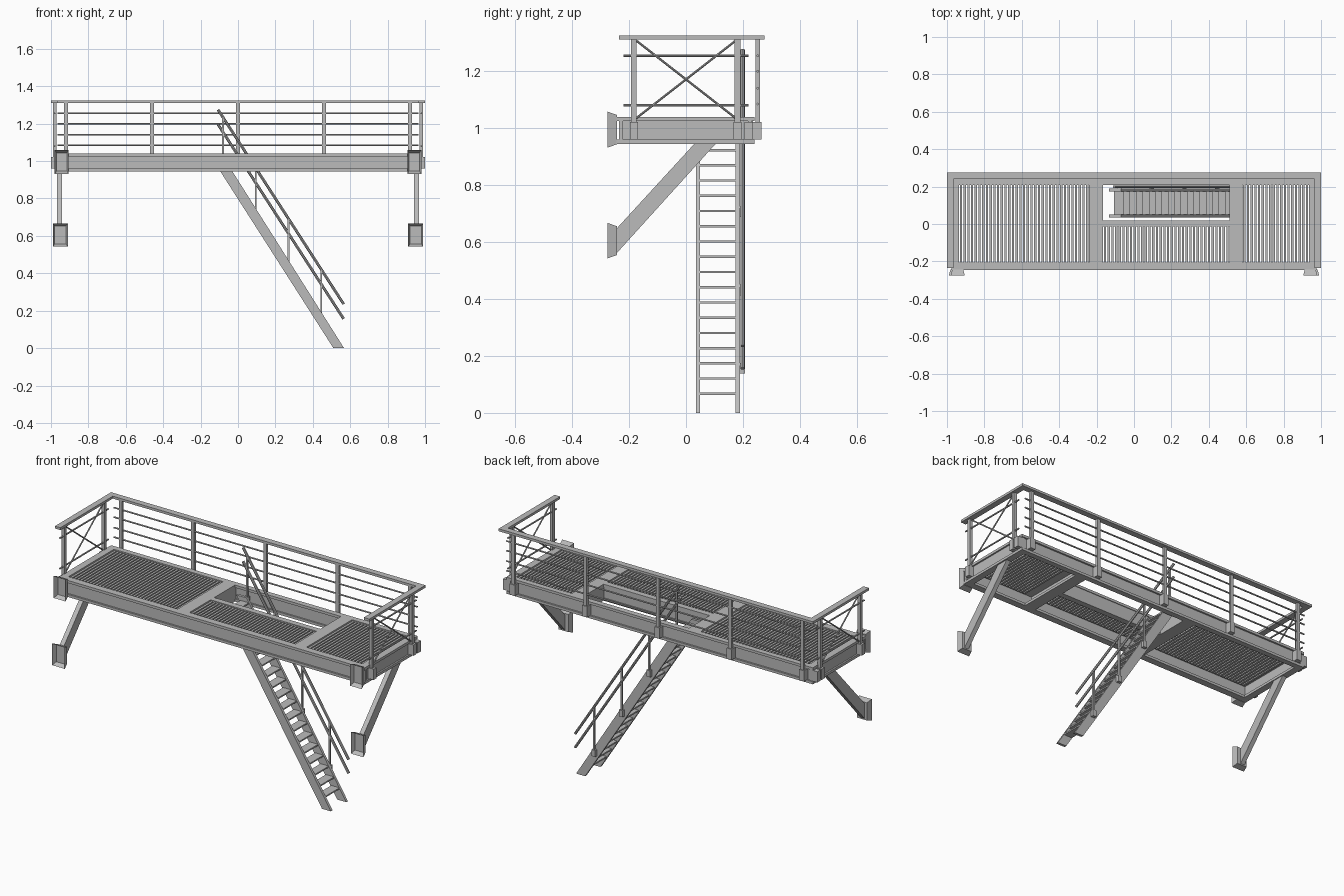
import bpy, bmesh
from mathutils import Vector, Matrix

cube = bpy.data.objects.get("Cube")
if cube:
    bpy.data.objects.remove(cube, do_unlink=True)

steel = bpy.data.materials.new("galvanised grey")
steel.use_nodes = True
GREY = (0.5, 0.5, 0.5, 1)
steel.diffuse_color = GREY
steel.node_tree.nodes["Principled BSDF"].inputs["Base Color"].default_value = GREY


def finish(name, bm):
    bmesh.ops.recalc_face_normals(bm, faces=bm.faces)
    mesh = bpy.data.meshes.new(name)
    bm.to_mesh(mesh)
    bm.free()
    mesh.materials.append(steel)
    obj = bpy.data.objects.new(name, mesh)
    bpy.context.collection.objects.link(obj)
    return obj


def box(bm, x, y, z):
    """Box from (min, max) pairs."""
    size = [b - a for a, b in (x, y, z)]
    mid = [(a + b) / 2 for a, b in (x, y, z)]
    bmesh.ops.create_cube(bm, size=1, matrix=Matrix.Translation(mid) @ Matrix.Diagonal((*size, 1)))


def rod(bm, a, b, r, sides=8):
    a, b = Vector(a), Vector(b)
    turn = (b - a).to_track_quat('Z', 'Y').to_matrix().to_4x4()
    bmesh.ops.create_cone(bm, cap_ends=True, segments=sides, radius1=r, radius2=r,
                          depth=(b - a).length, matrix=Matrix.Translation((a + b) / 2) @ turn)


def prism(bm, points, offset):
    face = bm.faces.new([bm.verts.new(p) for p in points])
    new = bmesh.ops.extrude_face_region(bm, geom=[face])["geom"]
    bmesh.ops.translate(bm, vec=offset, verts=[v for v in new if isinstance(v, bmesh.types.BMVert)])


LOW, HIGH, FLANGE = 0.945, 1.04, 0.015


def beam(name, axis, along, across, web):
    """Flanged beam: two flanges and an upright web."""
    bm = bmesh.new()
    for side, z in ((across, (LOW, LOW + FLANGE)), (across, (HIGH - FLANGE, HIGH)),
                    (web, (LOW + FLANGE, HIGH - FLANGE))):
        if axis == 'x':
            box(bm, along, side, z)
        else:
            box(bm, side, along, z)
    finish(name, bm)


def pair(s, a, b):
    return tuple(sorted((s * a, s * b)))


# Platform frame
beam("front_beam", 'x', (-0.975, 0.975), (-0.245, -0.205), (-0.235, -0.222))
beam("back_beam", 'x', (-0.975, 0.975), (0.208, 0.24), (0.217, 0.23))
for s, side in ((-1, "right"), (1, "left")):
    beam(side + "_end_beam", 'y', (-0.235, 0.235), pair(s, 0.935, 0.975), pair(s, 0.953, 0.966))
beam("right_cross_beam", 'y', (-0.222, 0.217), (-0.24, -0.165), (-0.178, -0.165))
beam("left_cross_beam", 'y', (-0.222, 0.217), (0.51, 0.58), (0.51, 0.523))
beam("opening_trimmer", 'x', (-0.165, 0.51), (-0.014, 0.02), (0.004, 0.016))

# Floor gratings
PITCH = 0.02
for name, x0, x1, y0, y1 in (("right_grating", -0.935, -0.24, -0.205, 0.208),
                             ("middle_grating", -0.165, 0.51, -0.205, -0.014),
                             ("left_grating", 0.58, 0.935, -0.205, 0.208)):
    bm = bmesh.new()
    count = round((x1 - x0) / PITCH)
    step = (x1 - x0) / count
    for i in range(count):
        x = x0 + (i + 0.5) * step
        box(bm, (x - 0.006, x + 0.006), (y0, y1), (1.012, 1.034))
    finish(name, bm)

# Handrail around the back and both ends
bm = bmesh.new()
box(bm, (-1, 1), (0.24, 0.275), (1.311, 1.325))
for s in (-1, 1):
    box(bm, pair(s, 0.965, 1), (-0.235, 0.24), (1.311, 1.325))
finish("top_handrail", bm)

# Back posts, mounting blocks and rails
posts = bmesh.new()
blocks = bmesh.new()
for x in (-0.92, -0.46, 0, 0.46, 0.92):
    box(posts, (x - 0.01, x + 0.01), (0.245, 0.26), (0.965, 1.312))
    box(blocks, (x - 0.016, x + 0.016), (0.23, 0.265), (0.96, 1.022))
rails = bmesh.new()
for z in (1.085, 1.14, 1.2, 1.255):
    rod(rails, (-0.965, 0.252, z), (0.965, 0.252, z), 0.0045)

# End posts, end rails and cross braces
braces = bmesh.new()
for s in (-1, 1):
    for y in (-0.183, 0.181):
        box(posts, pair(s, 0.97, 0.988), (y - 0.01, y + 0.01), (0.965, 1.312))
        box(blocks, pair(s, 0.966, 1), (y - 0.014, y + 0.014), (0.96, 1.022))
    box(blocks, pair(s, 0.966, 1), (0.205, 0.235), (0.96, 1.022))
    for z in (1.08, 1.255):
        rod(rails, (s * 0.98, -0.22, z), (s * 0.98, 0.22, z), 0.0045)
    for t in (-1, 1):
        rod(braces, (s * 0.979, -0.175 * t, 1.035), (s * 0.979, 0.175 * t, 1.308), 0.004)
finish("railing_posts", posts)
finish("post_blocks", blocks)
finish("railing_bars", rails)
finish("railing_cross_braces", braces)


def wall_plate(name, x, z):
    """Tapered tray, open towards the wall."""
    bm = bmesh.new()
    box(bm, x, (-0.275, -0.243), z)
    cx, cz = sum(x) / 2, sum(z) / 2
    for v in bm.verts:
        if v.co.y > -0.26:
            v.co.x = cx + (v.co.x - cx) * 0.78
            v.co.z = cz + (v.co.z - cz) * 0.82
    bm.normal_update()
    front = min(bm.faces, key=lambda f: f.calc_center_median().y)
    bmesh.ops.inset_region(bm, faces=[front], thickness=0.007)
    inner = front.calc_center_median()
    for v in front.verts:
        v.co.y += 0.024
        v.co.x = inner.x + (v.co.x - inner.x) * 0.85
        v.co.z = inner.z + (v.co.z - inner.z) * 0.85
    finish(name, bm)


# Wall plates and diagonal struts
for s, side in ((-1, "right"), (1, "left")):
    wall_plate(side + "_upper_wall_plate", pair(s, 0.905, 0.98), (0.932, 1.058))
    wall_plate(side + "_lower_wall_plate", pair(s, 0.91, 0.99), (0.543, 0.667))
    bm = bmesh.new()
    x = s * 0.94
    prism(bm, [(x, -0.246, 0.558), (x, 0.105, 0.946), (x, 0.03, 0.946), (x, -0.246, 0.645)],
          (s * 0.027, 0, 0))
    finish(side + "_strut", bm)

# Stair stringers
SLOPE = 0.635  # horizontal run per unit of height


def stair_x(z):
    return 0.54 - SLOPE * z


for name, y in (("front_stringer", 0.035), ("back_stringer", 0.174)):
    bm = bmesh.new()
    prism(bm, [(stair_x(z) + d, y, z) for z, d in
               ((0, -0.03), (0, 0.027), (1.005, 0.03), (1.005, -0.035))], (0, 0.015, 0))
    finish(name, bm)

# Treads
bm = bmesh.new()
for i in range(18):
    z = 0.067 + i * 0.0535
    x = stair_x(z)
    box(bm, (x - 0.026, x + 0.026), (0.048, 0.176), (z - 0.004, z + 0.004))
finish("treads", bm)

# Stair handrail
bm = bmesh.new()
for drop in (0, 0.079):
    rod(bm, (-0.107, 0.199, 1.275 - drop), (0.565, 0.199, 0.235 - drop), 0.0075)
for x in (-0.08, 0.095, 0.27, 0.445):
    foot = (0.54 - x) / SLOPE
    top = 1.275 - (x + 0.107) * 1.548
    box(bm, (x - 0.005, x + 0.005), (0.192, 0.203), (foot - 0.01, top))
    box(bm, (x - 0.012, x + 0.012), (0.188, 0.207), (foot - 0.012, foot + 0.025))
finish("stair_handrail", bm)
